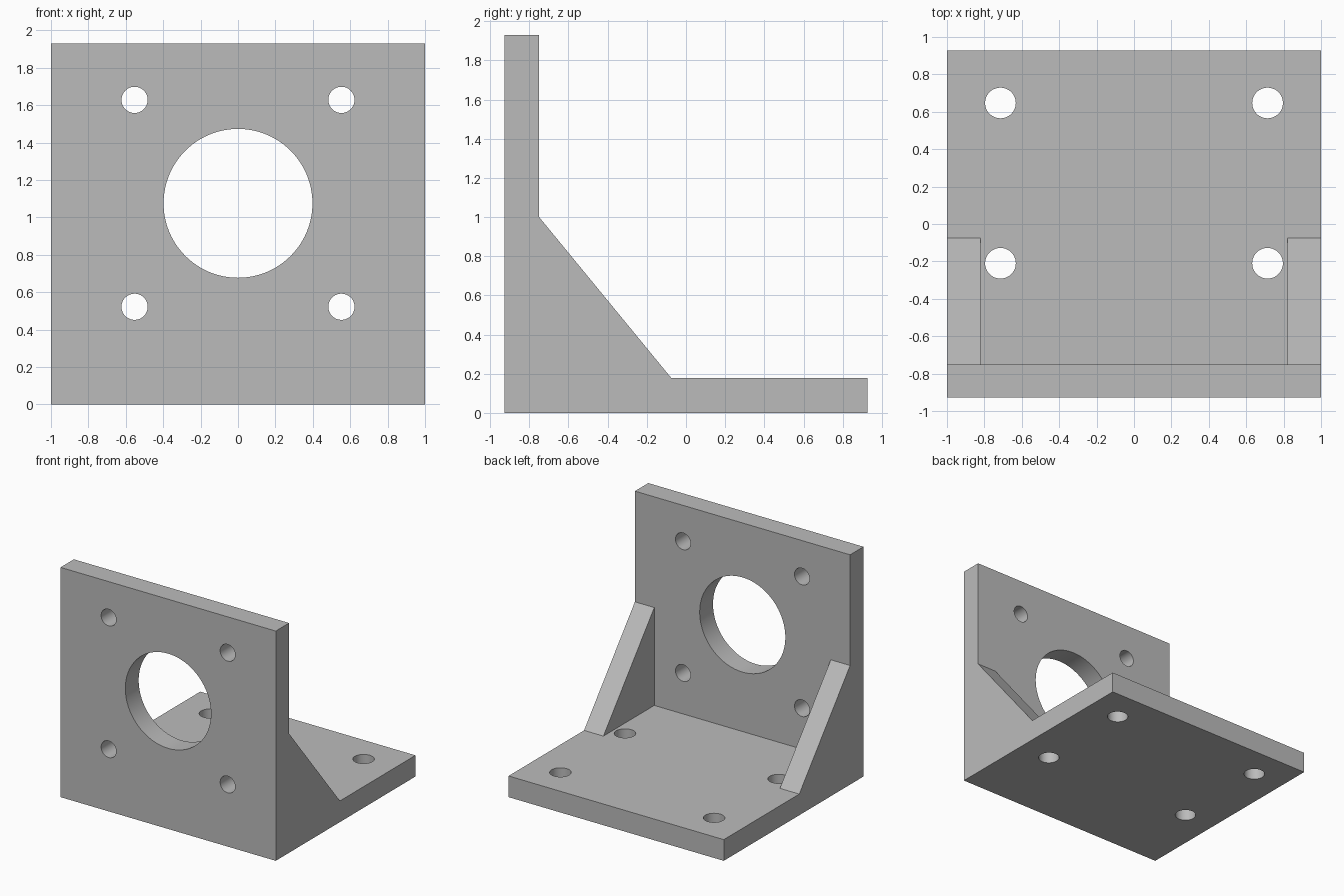
import bpy
import bmesh
import math
from mathutils import Matrix

if "Cube" in bpy.data.objects:
    bpy.data.objects.remove(bpy.data.objects["Cube"], do_unlink=True)

# Overall sizes
HALF_W, HALF_D, HEIGHT = 1.0, 0.927, 1.93
WALL_BACK, BASE_TOP = -0.75, 0.178
GUSSET_TOP, GUSSET_END, GUSSET_INNER = 1.0, -0.075, 0.82

# Material
grey = bpy.data.materials.new("plain grey")
grey.use_nodes = True
colour = (0.5, 0.5, 0.5, 1.0)
grey.diffuse_color = colour
grey.node_tree.nodes["Principled BSDF"].inputs["Base Color"].default_value = colour


def add_object(name, bm):
    bmesh.ops.recalc_face_normals(bm, faces=bm.faces)
    mesh = bpy.data.meshes.new(name)
    bm.to_mesh(mesh)
    bm.free()
    mesh.materials.append(grey)
    obj = bpy.data.objects.new(name, mesh)
    bpy.context.collection.objects.link(obj)
    return obj


def extrude_profile(name, profile, half_width):
    """Side profile of (y, z) points swept across x."""
    bm = bmesh.new()
    face = bm.faces.new([bm.verts.new((-half_width, y, z)) for y, z in profile])
    swept = bmesh.ops.extrude_face_region(bm, geom=[face])["geom"]
    verts = [v for v in swept if isinstance(v, bmesh.types.BMVert)]
    bmesh.ops.translate(bm, verts=verts, vec=(2 * half_width, 0, 0))
    return add_object(name, bm)


def drill(name, centre, radius, along_y, segments):
    """Cylindrical cutter through one of the plates."""
    bm = bmesh.new()
    turn = Matrix.Rotation(math.pi / 2, 4, "X") if along_y else Matrix()
    bmesh.ops.create_cone(bm, cap_ends=True, segments=segments, radius1=radius,
                          radius2=radius, depth=0.4,
                          matrix=Matrix.Translation(centre) @ turn)
    return add_object(name, bm)


# Bracket body: wall, sloping gusset and base in one profile
bracket = extrude_profile("mounting_bracket", [
    (-HALF_D, 0), (HALF_D, 0), (HALF_D, BASE_TOP), (GUSSET_END, BASE_TOP),
    (WALL_BACK, GUSSET_TOP), (WALL_BACK, HEIGHT), (-HALF_D, HEIGHT)], HALF_W)

# Clearance that leaves a gusset at each side
cutters = [extrude_profile("gusset_clearance", [
    (WALL_BACK, BASE_TOP), (HALF_D + 0.2, BASE_TOP),
    (HALF_D + 0.2, HEIGHT + 0.2), (WALL_BACK, HEIGHT + 0.2)], GUSSET_INNER)]

# Holes in the wall and base
wall_y, base_z = (WALL_BACK - HALF_D) / 2, BASE_TOP / 2
cutters.append(drill("centre_bore", (0, wall_y, 1.075), 0.398, True, 96))
for side in (-1, 1):
    for z in (0.522, 1.628):
        cutters.append(drill("wall_hole", (side * 0.553, wall_y, z), 0.07, True, 48))
    for y in (-0.21, 0.647):
        cutters.append(drill("base_hole", (side * 0.714, y, base_z), 0.082, False, 48))

# Cut the body and discard the cutters
bpy.context.view_layer.objects.active = bracket
bracket.select_set(True)
for cutter in cutters:
    cut = bracket.modifiers.new("cut", "BOOLEAN")
    cut.operation = "DIFFERENCE"
    cut.solver = "EXACT"
    cut.object = cutter
    bpy.ops.object.modifier_apply(modifier=cut.name)
    bpy.data.objects.remove(cutter, do_unlink=True)

bpy.ops.object.shade_smooth_by_angle(angle=math.radians(30))
